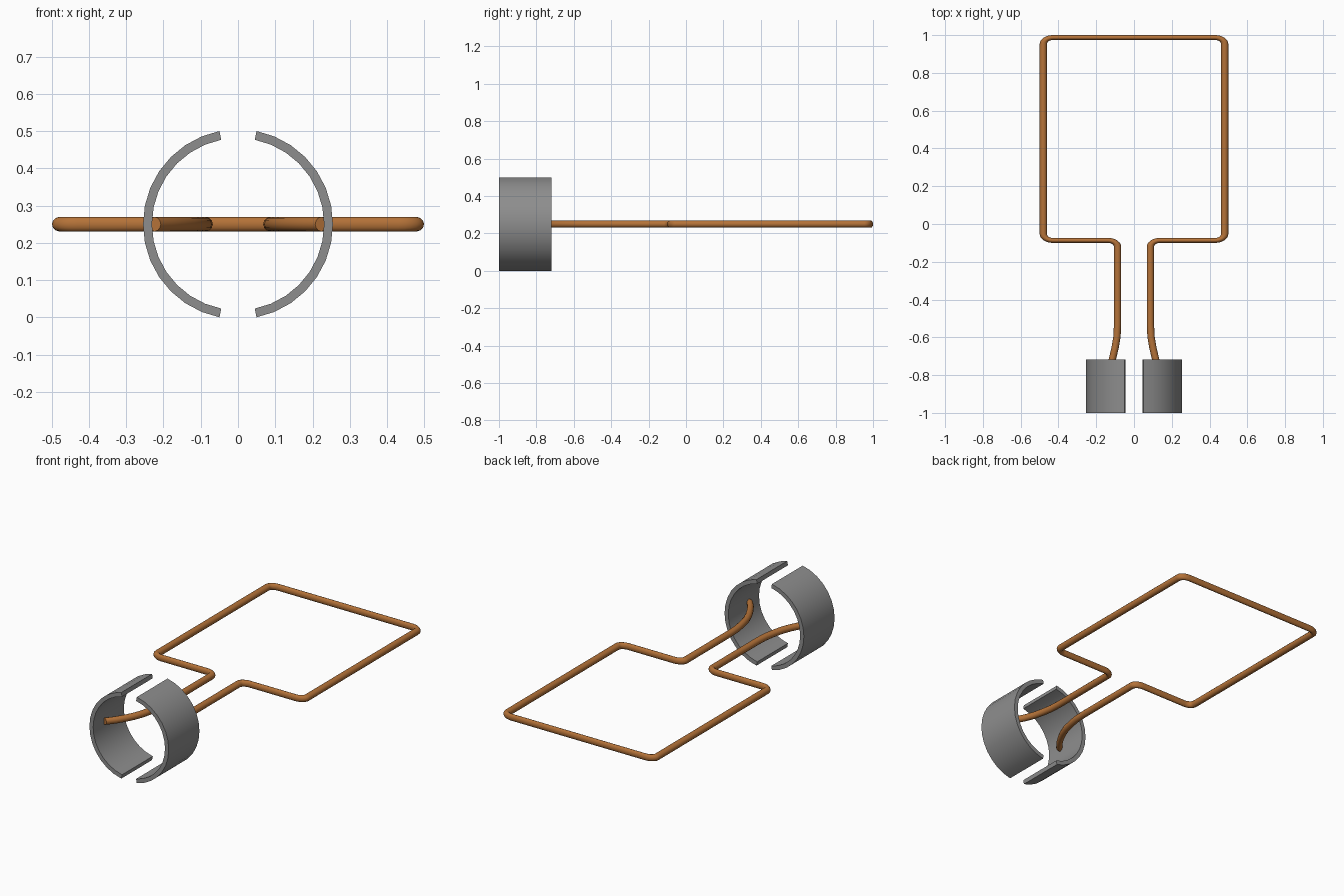
import bpy, bmesh
from math import sin, cos, radians, pi
from mathutils import Vector

if "Cube" in bpy.data.objects:
    bpy.data.objects.remove(bpy.data.objects["Cube"])

CZ = 0.25          # height of the axis
Y_SQUASH = 0.68    # the wire is flattened along y


def material(name, rgb):
    m = bpy.data.materials.new(name)
    m.diffuse_color = (*rgb, 1)
    m.use_nodes = True
    m.node_tree.nodes["Principled BSDF"].inputs["Base Color"].default_value = m.diffuse_color
    return m


copper = material("copper", (0.46, 0.17, 0.04))
dark_grey = material("dark_grey", (0.27, 0.27, 0.27))


def smooth(ob):
    bpy.ops.object.select_all(action='DESELECT')
    ob.select_set(True)
    bpy.context.view_layer.objects.active = ob
    bpy.ops.object.shade_smooth_by_angle(angle=radians(35))


def half_shell(name, side, r_out=0.2549, r_in=0.231, y0=-1.0, y1=-0.718):
    """Curved plate covering 14 of the 32 sides of a ring."""
    bm = bmesh.new()
    loops = []
    for i in range(15):
        a = radians(-78.75 + 11.25 * i)
        loops.append([bm.verts.new((side * r * cos(a), y, CZ + r * sin(a)))
                      for r, y in ((r_in, y0), (r_out, y0), (r_out, y1), (r_in, y1))])
    for a, b in zip(loops, loops[1:]):
        for k in range(4):
            bm.faces.new((a[k], a[(k + 1) % 4], b[(k + 1) % 4], b[k]))
    bm.faces.new(loops[0])
    bm.faces.new(loops[-1])
    bmesh.ops.recalc_face_normals(bm, faces=bm.faces)
    me = bpy.data.meshes.new(name)
    bm.to_mesh(me)
    bm.free()
    me.materials.append(dark_grey)
    ob = bpy.data.objects.new(name, me)
    bpy.context.collection.objects.link(ob)
    smooth(ob)


def fillet(prev, corner, nxt, r=0.05, n=6):
    """Quarter-round, flattened like the wire, replacing a right-angled corner."""
    c = Vector(corner)
    u = (Vector(prev) - c).normalized() * r
    v = (Vector(nxt) - c).normalized() * r
    u.y *= Y_SQUASH
    v.y *= Y_SQUASH
    return [c + u * (1 - sin(t)) + v * (1 - cos(t))
            for t in (pi / 2 * i / n for i in range(n + 1))]


# Two contact shells
half_shell("left_contact_shell", -1)
half_shell("right_contact_shell", 1)

# Wire loop: right half of the path, then mirrored
lead = [(0.224, -0.905), (0.19, -0.864), (0.159, -0.815), (0.133, -0.765),
        (0.114, -0.715), (0.1, -0.655), (0.09, -0.595), (0.087, -0.53)]
corners = [(0.087, -0.53), (0.087, -0.087), (0.48, -0.087), (0.48, 0.987), (0, 0.987)]
half = [Vector(p) for p in lead]
for a, b, c in zip(corners, corners[1:], corners[2:]):
    half += fillet(a, b, c)
path = half + [Vector((-p.x, p.y)) for p in reversed(half)]

curve = bpy.data.curves.new("wire_loop", 'CURVE')
curve.dimensions = '3D'
curve.twist_mode = 'Z_UP'
curve.bevel_depth = 0.0193
curve.bevel_resolution = 4
curve.use_fill_caps = True
spline = curve.splines.new('POLY')
spline.points.add(len(path) - 1)
for pt, p in zip(spline.points, path):
    pt.co = (p.x, p.y / Y_SQUASH, 0, 1)
wire = bpy.data.objects.new("wire_loop", curve)
bpy.context.collection.objects.link(wire)
wire.location.z = CZ
wire.scale.y = Y_SQUASH
bpy.ops.object.select_all(action='DESELECT')
wire.select_set(True)
bpy.context.view_layer.objects.active = wire
bpy.ops.object.convert(target='MESH')
wire = bpy.context.object
wire.data.materials.clear()
wire.data.materials.append(copper)
smooth(wire)
